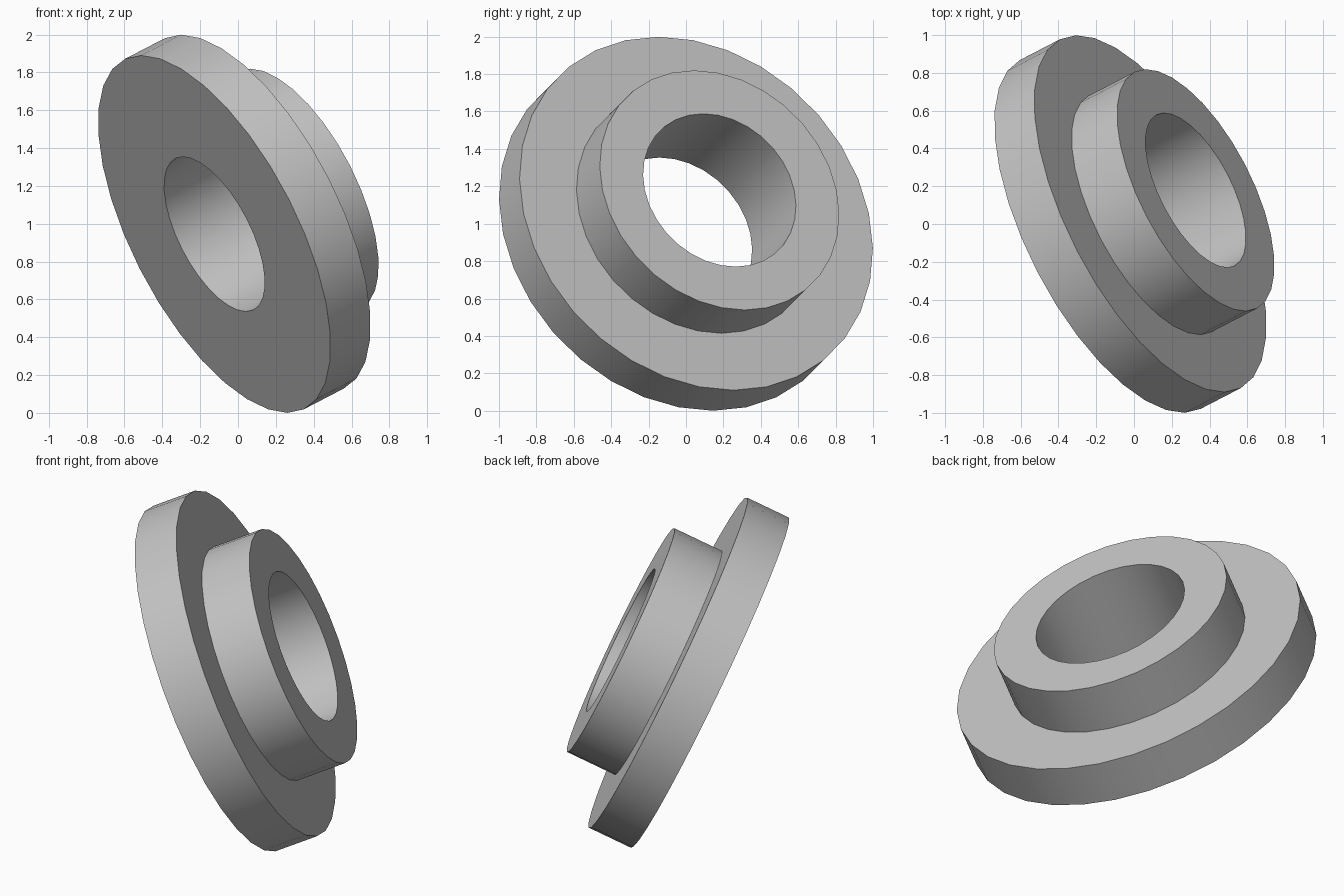
import bpy, bmesh, math
from mathutils import Vector

cube = bpy.data.objects.get("Cube")
if cube:
    bpy.data.objects.remove(cube, do_unlink=True)

# Main dimensions, measured along the tilted axis
FLANGE_R, BOSS_R, BORE_R = 1.04, 0.705, 0.45
FLANGE_T, TOTAL_T = 0.262, 0.56
SEGMENTS = 32
AXIS = Vector((0.806, 0.418, 0.418)).normalized()
BASE_CENTRE = Vector((-0.125, -0.055, 0.945))

# Single grey material
grey = bpy.data.materials.new("plain_grey")
grey.use_nodes = True
colour = (0.55, 0.55, 0.55, 1)
grey.diffuse_color = colour
for node in grey.node_tree.nodes:
    if node.type == 'BSDF_PRINCIPLED':
        node.inputs["Base Color"].default_value = colour

# Stepped ring: closed radius/height profile spun about z
profile = [(BORE_R, 0), (FLANGE_R, 0), (FLANGE_R, FLANGE_T),
           (BOSS_R, FLANGE_T), (BOSS_R, TOTAL_T), (BORE_R, TOTAL_T)]
bm = bmesh.new()
points = [bm.verts.new((r, 0, h)) for r, h in profile]
edges = [bm.edges.new((p, points[i - 1])) for i, p in enumerate(points)]
bmesh.ops.spin(bm, geom=points + edges, cent=(0, 0, 0), axis=(0, 0, 1),
               angle=math.tau, steps=SEGMENTS)
bmesh.ops.remove_doubles(bm, verts=bm.verts[:], dist=0.0005)
bmesh.ops.recalc_face_normals(bm, faces=bm.faces[:])

# Tilt the ring onto its axis
bm.transform(AXIS.to_track_quat('Z', 'Y').to_matrix().to_4x4())
mesh = bpy.data.meshes.new("flanged_bushing")
bm.to_mesh(mesh)
bm.free()
mesh.materials.append(grey)
bushing = bpy.data.objects.new("flanged_bushing", mesh)
bushing.location = BASE_CENTRE
bpy.context.collection.objects.link(bushing)

# Smooth walls with crisp rims
bpy.ops.object.select_all(action='DESELECT')
bushing.select_set(True)
bpy.context.view_layer.objects.active = bushing
bpy.ops.object.shade_smooth_by_angle(angle=math.radians(30))
